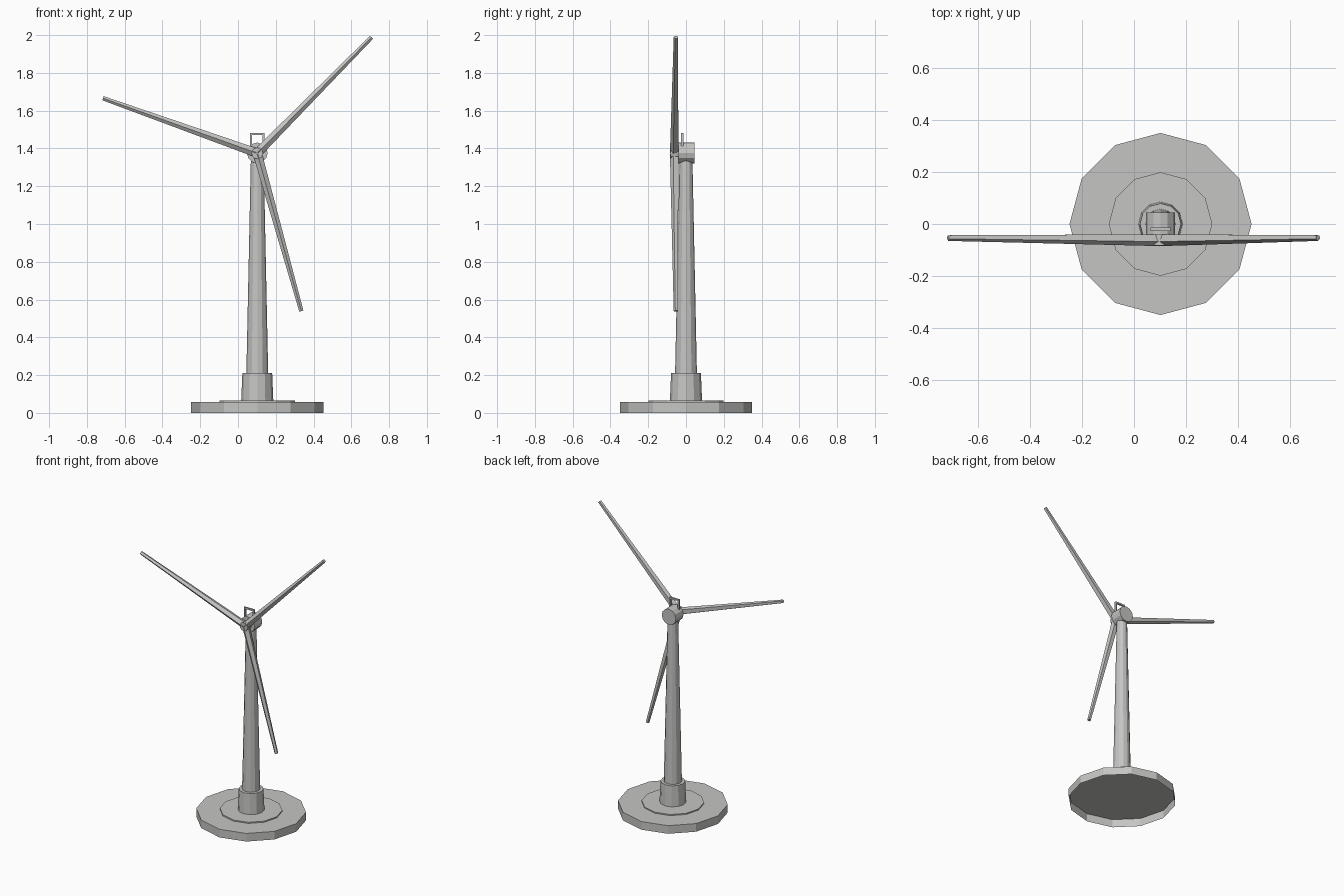
import bpy, bmesh
from math import radians, sin, cos, pi
from mathutils import Matrix, Vector

if "Cube" in bpy.data.objects:
    bpy.data.objects.remove(bpy.data.objects["Cube"])

CX = 0.102        # tower axis
HUB_Z = 1.375     # rotor axis height

grey = bpy.data.materials.new("light grey")
grey.diffuse_color = (0.56, 0.56, 0.55, 1)
grey.use_nodes = True
grey.node_tree.nodes["Principled BSDF"].inputs["Base Color"].default_value = grey.diffuse_color


def loft(name, rings, sides, matrix, base=True):
    """Rings of (height, centre_y, radius) along local z; a vertex faces -y."""
    bm = bmesh.new()
    loops = []
    for h, cy, r in rings:
        loops.append([bm.verts.new((-r * sin(2 * pi * i / sides),
                                    cy + -r * cos(2 * pi * i / sides), h))
                      for i in range(sides)][::-1])
    for a, b in zip(loops, loops[1:]):
        for i in range(sides):
            j = (i + 1) % sides
            bm.faces.new((a[i], a[j], b[j], b[i]))
    if base:
        bm.faces.new(loops[0][::-1])
    bm.faces.new(loops[-1])
    bm.transform(matrix)
    me = bpy.data.meshes.new(name)
    bm.to_mesh(me)
    bm.free()
    me.materials.append(grey)
    ob = bpy.data.objects.new(name, me)
    bpy.context.collection.objects.link(ob)
    return ob


def cone(name, z0, z1, r0, r1, sides=12):
    """Upright tapered drum, open underneath."""
    return loft(name, [(z0, 0, r0), (z1, 0, r1)], sides,
                Matrix.Translation((CX, 0, 0)), base=False)


def axle(name, y0, y1, r, sides=12, z=HUB_Z):
    m = Matrix.Translation((CX, 0, z)) @ Matrix.Rotation(radians(-90), 4, 'X')
    return loft(name, [(y0, 0, r), (y1, 0, r)], sides, m)


# Hollow foundation and tower
cone("base_slab", 0, 0.057, 0.35, 0.35)
cone("base_step", 0.057, 0.065, 0.199, 0.199)
cone("tower_collar", 0.065, 0.21, 0.085, 0.079)
cone("tower", 0.2, 1.345, 0.058, 0.034)

# Nacelle and hub
axle("nacelle", -0.04, 0.045, 0.055, z=1.376)
axle("hub", -0.083, -0.035, 0.03)

# Three tapered five-sided blades, ridge forward and flat at the back
for n, (angle, length) in enumerate(((45.4, 0.862), (160.4, 0.867), (-74.4, 0.868))):
    m = Matrix.Translation((CX, 0, HUB_Z)) @ Matrix.Rotation(radians(90 - angle), 4, 'Y')
    loft(f"blade_{n + 1}", [(0.005, -0.060, 0.025), (length, -0.053, 0.012)], 5, m)


# Handrail on top of the nacelle
def bar(name, x0, x1, z0, z1):
    bm = bmesh.new()
    bmesh.ops.create_cube(bm, size=1)
    bmesh.ops.scale(bm, verts=bm.verts, vec=(x1 - x0, 0.012, z1 - z0))
    bmesh.ops.translate(bm, verts=bm.verts,
                        vec=Vector(((x0 + x1) / 2 + CX, -0.02, (z0 + z1) / 2)))
    me = bpy.data.meshes.new(name)
    bm.to_mesh(me)
    bm.free()
    me.materials.append(grey)
    bpy.context.collection.objects.link(bpy.data.objects.new(name, me))


bar("rail_top", -0.039, 0.039, 1.472, 1.483)
bar("rail_post_left", -0.039, -0.028, 1.40, 1.472)
bar("rail_post_right", 0.028, 0.039, 1.40, 1.472)
